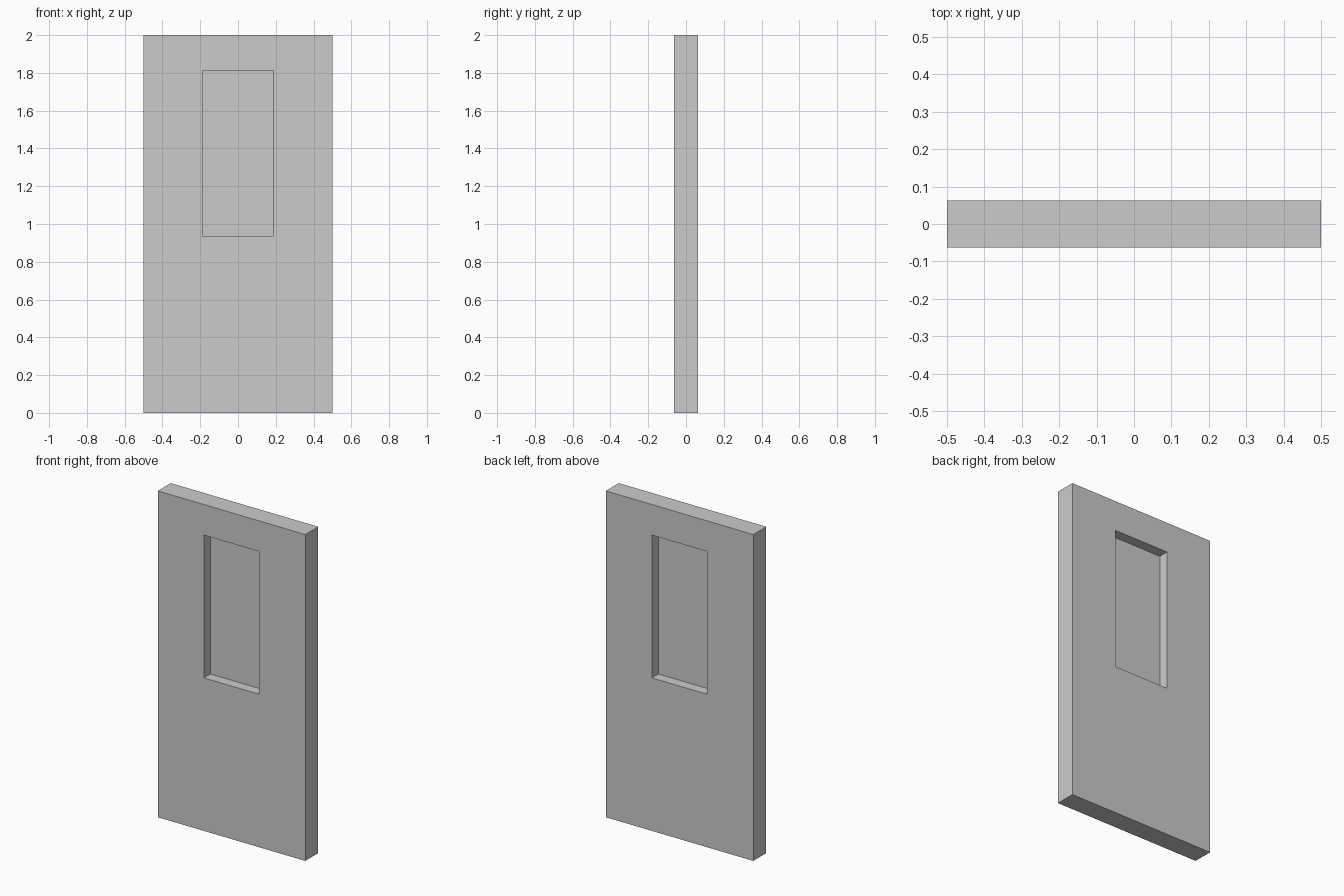
import bpy, bmesh

if "Cube" in bpy.data.objects:
    bpy.data.objects.remove(bpy.data.objects["Cube"])

WIDTH, THICK, HEIGHT = 1.0, 0.125, 2.0
WIN_X, WIN_Z0, WIN_Z1 = 0.1875, 0.9375, 1.8125


def rect(bm, half_x, z0, z1, y):
    return [bm.verts.new((x, y, z)) for x, z in
            ((-half_x, z0), (half_x, z0), (half_x, z1), (-half_x, z1))]


def finish(bm, name):
    mesh = bpy.data.meshes.new(name)
    bm.to_mesh(mesh)
    bm.free()
    obj = bpy.data.objects.new(name, mesh)
    bpy.context.collection.objects.link(obj)
    return obj


# Door slab: a ring of faces around the window opening, extruded to thickness
bm = bmesh.new()
outer = rect(bm, WIDTH / 2, 0, HEIGHT, -THICK / 2)
inner = rect(bm, WIN_X, WIN_Z0, WIN_Z1, -THICK / 2)
for i in range(4):
    j = (i + 1) % 4
    bm.faces.new((outer[i], outer[j], inner[j], inner[i]))
ext = bmesh.ops.extrude_face_region(bm, geom=bm.faces[:], use_keep_orig=True)
verts = [g for g in ext["geom"] if isinstance(g, bmesh.types.BMVert)]
bmesh.ops.translate(bm, vec=(0, THICK, 0), verts=verts)
bmesh.ops.recalc_face_normals(bm, faces=bm.faces[:])
finish(bm, "door_slab")

# Window pane: a single sheet halfway through the slab
bm = bmesh.new()
bm.faces.new(rect(bm, WIN_X, WIN_Z0, WIN_Z1, 0))
finish(bm, "window_pane")
